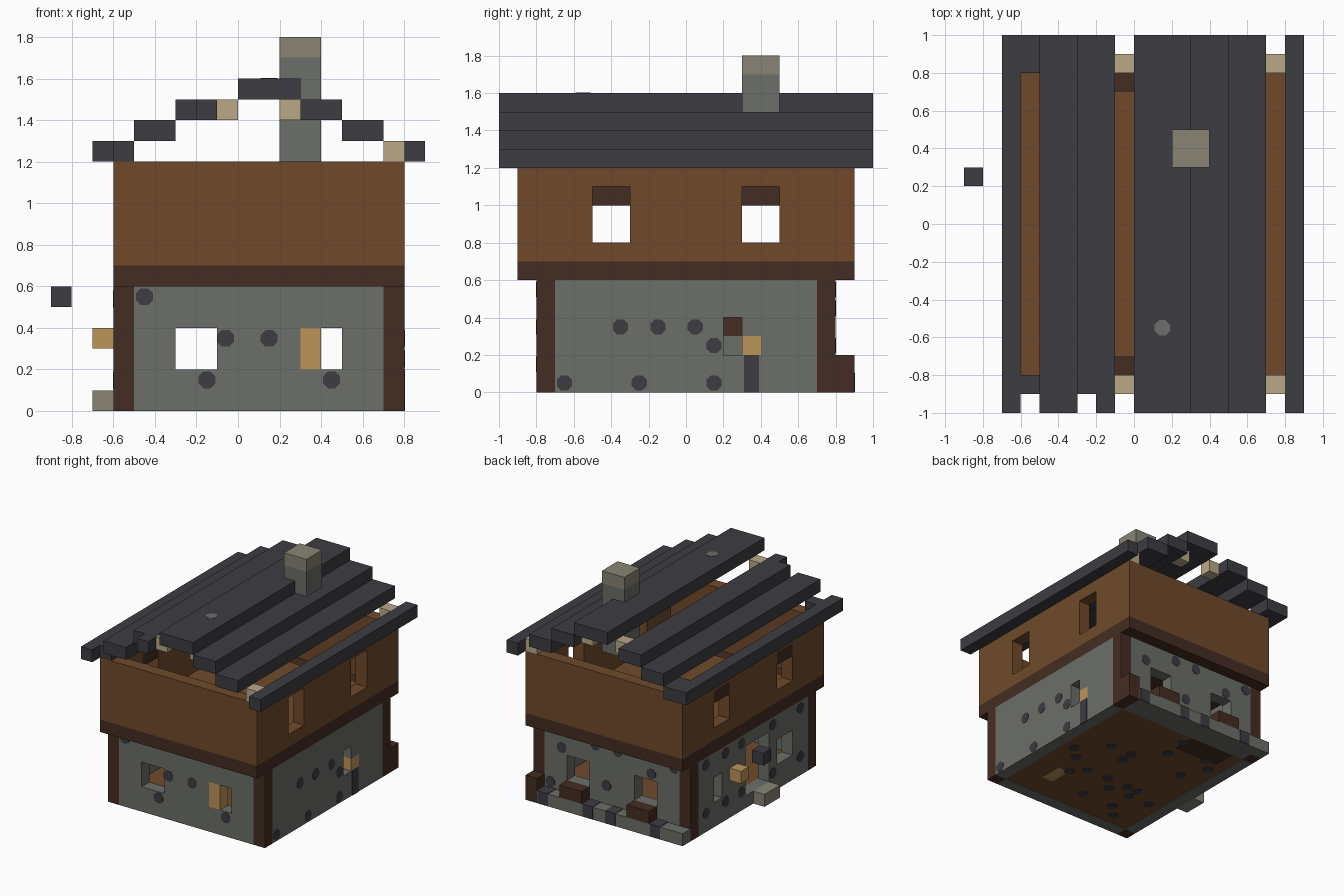
import bpy
import bmesh
import random
from itertools import product
from mathutils import Matrix, Vector

UNIT = 0.1  # every part sits on a grid of this size

default_cube = bpy.data.objects.get("Cube")
if default_cube:
    bpy.data.objects.remove(default_cube, do_unlink=True)


def make_material(name, hex_code):
    def linear(pair):
        value = int(pair, 16) / 255
        return ((value + 0.055) / 1.055) ** 2.4
    colour = [linear(hex_code[i:i + 2]) for i in (0, 2, 4)] + [1.0]
    material = bpy.data.materials.new(name)
    material.use_nodes = True
    material.diffuse_color = colour
    material.node_tree.nodes["Principled BSDF"].inputs["Base Color"].default_value = colour
    return material


slate = make_material("dark slate", "3d3c42")
stone = make_material("grey stone", "6b6e68")
pale_stone = make_material("pale stone", "888475")
brown = make_material("brown wood", "704a2b")
dark_wood = make_material("dark wood", "442c22")
tan = make_material("tan timber", "baa887")
gold = make_material("warm gold", "bc945a")


def finish(name, bm, material):
    mesh = bpy.data.meshes.new(name)
    bm.to_mesh(mesh)
    bm.free()
    mesh.materials.append(material)
    obj = bpy.data.objects.new(name, mesh)
    bpy.context.collection.objects.link(obj)
    return obj


def block(name, material, low, high, holes=()):
    """Box in grid units with box-shaped openings carved out of it."""
    cuts = []
    for a in range(3):
        marks = {low[a], high[a]}
        for hole in holes:
            marks |= {m[a] for m in hole if low[a] < m[a] < high[a]}
        cuts.append(sorted(marks))

    def solid(cell):
        if any(i < 0 or i >= len(c) - 1 for i, c in zip(cell, cuts)):
            return False
        mid = [(c[i] + c[i + 1]) / 2 for i, c in zip(cell, cuts)]
        return not any(all(h[0][a] < mid[a] < h[1][a] for a in range(3)) for h in holes)

    bm = bmesh.new()
    verts = {}
    for cell in product(*(range(len(c) - 1) for c in cuts)):
        if not solid(cell):
            continue
        for a, side in product(range(3), (0, 1)):
            neighbour = list(cell)
            neighbour[a] += 2 * side - 1
            if solid(neighbour):
                continue
            ring = []
            for p, q in ((0, 0), (1, 0), (1, 1), (0, 1)):
                key = list(cell)
                key[a] += side
                key[(a + 1) % 3] += p
                key[(a + 2) % 3] += q
                key = tuple(key)
                if key not in verts:
                    verts[key] = bm.verts.new([c[k] * UNIT for c, k in zip(cuts, key)])
                ring.append(verts[key])
            bm.faces.new(ring if side else ring[::-1])
    return finish(name, bm, material)


def spots(name, material, direction, level, places, tall=1):
    """Thin eight-sided plates on a face; places are grid-unit centres."""
    normal = Vector(direction)
    turn = normal.to_track_quat('Z', 'Y').to_matrix().to_4x4()
    bm = bmesh.new()
    axis = max(range(3), key=lambda a: abs(direction[a]))
    for u, v in places:
        centre = [u, v]
        centre.insert(axis, level)
        stretch = Matrix.Diagonal((1, tall, 1, 1))
        spin = Matrix.Rotation(0.3927, 4, 'Z')
        bmesh.ops.create_cone(
            bm, cap_ends=True, segments=8, radius1=0.044, radius2=0.044, depth=0.005,
            matrix=Matrix.Translation(Vector(centre) * UNIT) @ turn @ stretch @ spin)
    return finish(name, bm, material)


# Ground storey: stone shell with windows, side door and corner posts
corners = [((x, y, 0), (x + 1, y + 1, 6)) for x in (-6, 7) for y in (-8, 7)]
openings = [
    ((-5, -7, 0), (7, 7, 6)),
    ((-3, -8, 2), (-1, 8, 4)),
    ((3, -8, 2), (5, 8, 4)),
    ((7, 2, 2), (8, 3, 4)),
    ((7, 3, 2), (8, 4, 3)),
    ((-6, -2, 1), (-5, 1, 5)),
    ((-6, 4, 2), (-5, 5, 4)),
    ((-6, -5, 2), (-5, -3, 4)),
    ((-6, 2, 3), (-5, 3, 4)),
]
block("stone_walls", stone, (-6, -8, 0), (8, 8, 6), openings + corners)
for number, (low, high) in enumerate(corners):
    block(f"corner_post_{number}", dark_wood, low, high)
block("ground_floor", brown, (-5, -7, 0.04), (7, 7, 1))
block("front_shutter", gold, (3, -8, 2), (4, -7, 4))
block("side_shutter", gold, (7, 3, 2), (8, 4, 3))
block("lantern_bracket", dark_wood, (-6, 2, 3), (-5, 3, 4))

# Outdoor details: lantern, doorstep, hanging block, back ledge, planters
block("lantern", gold, (-7, 2, 3), (-6, 3, 4))
block("doorstep", pale_stone, (-7, -2, 0), (-6, 0, 1))
block("hanging_block", slate, (-9, 2, 5), (-8, 3, 6))
block("back_ledge", stone, (-6, 8, 0), (7, 9, 1))
block("ledge_end", dark_wood, (7, 8, 0), (8, 9, 2))
for x in (-3, 3):
    block("window_planter", dark_wood, (x, 8, 1), (x + 2, 9, 2))
for x in (-4, 0, 2, 6):
    block("ledge_stone", slate, (x, 8, 0.02), (x + 0.9, 9.04, 1.04))

# Weathered stones set in the walls
spots("front_stones", slate, (0, -1, 0), -8,
      [(-0.6, 3.5), (1.5, 3.5), (-1.5, 1.5), (4.5, 1.5), (-4.5, 5.5)])
spots("right_stones", slate, (1, 0, 0), 8,
      [(-3.5, 3.5), (-1.5, 3.5), (0.5, 3.5), (1.5, 2.5),
       (-6.5, 0.5), (-2.5, 0.5), (1.5, 0.5)])
block("right_tall_stone", slate, (7.9, 3.1, 0), (8.03, 3.9, 2))
spots("back_stones", slate, (0, 1, 0), 8,
      [(-4.5, 5.5), (-2.5, 4.5), (0.5, 5.5), (1.5, 2.5), (2.5, 5.5), (5.5, 4.5), (6.5, 1.5)])
spots("left_stones", slate, (-1, 0, 0), -6,
      [(y, z) for y in (-6, -2.5, 1.5, 3.5, 6) for z in (1.5, 5.4)])
random.seed(4)
spots("floor_stones", slate, (0, 0, -1), 0.03,
      [(random.randint(-4, 6), random.randint(-6, 6)) for _ in range(24)])
block("floor_hatch", dark_wood, (-4, 5, 0.01), (0, 7, 0.05))
block("floor_tile", gold, (4, -5, 0.01), (5, -3, 0.05))

# Upper storey: beam slab, plank floor and timber shell
block("beam_slab", dark_wood, (-6, -9, 6), (8, 9, 7))
block("upper_floor", brown, (-5, -7, 7), (7, 7, 7.05))
upper_openings = [((-5, -8, 7), (7, 8, 12))]
for y in (-5, 3):
    upper_openings.append(((-6, y, 8), (8, y + 2, 11)))
    block("window_lintel", dark_wood, (-6, y, 10), (-5, y + 2, 11))
block("timber_walls", brown, (-6, -9, 7), (8, 9, 12), upper_openings)

# Roof: stepped planks as left edge, right edge, height, front end
for left, right, height, front in [
        (-7, -6, 12, -10), (-5, -3, 13, -10), (-3, -2, 14, -9), (-2, -1, 14, -10),
        (0, 3, 15, -10), (3, 5, 14, -10), (5, 7, 13, -10), (8, 9, 12, -10)]:
    block("roof_plank", slate, (left, front, height), (right, 10, height + 1))
block("plank_stub_back", slate, (-6, 8, 12), (-5, 10, 13))
block("plank_stub_front", slate, (-6, -9, 12), (-5, -8, 13))
for x, z in ((-1, 14), (2, 14), (7, 12)):
    for y in (-9, 8):
        block("rafter_end", tan, (x, y, z), (x + 1, y + 1, z + 1))
spots("roof_stone", stone, (0, 0, 1), 16, [(1.5, -5.5)])

# Chimney
block("chimney", stone, (2, 3, 11.5), (4, 5, 17))
block("chimney_cap", pale_stone, (2, 3, 17), (4, 5, 18))
